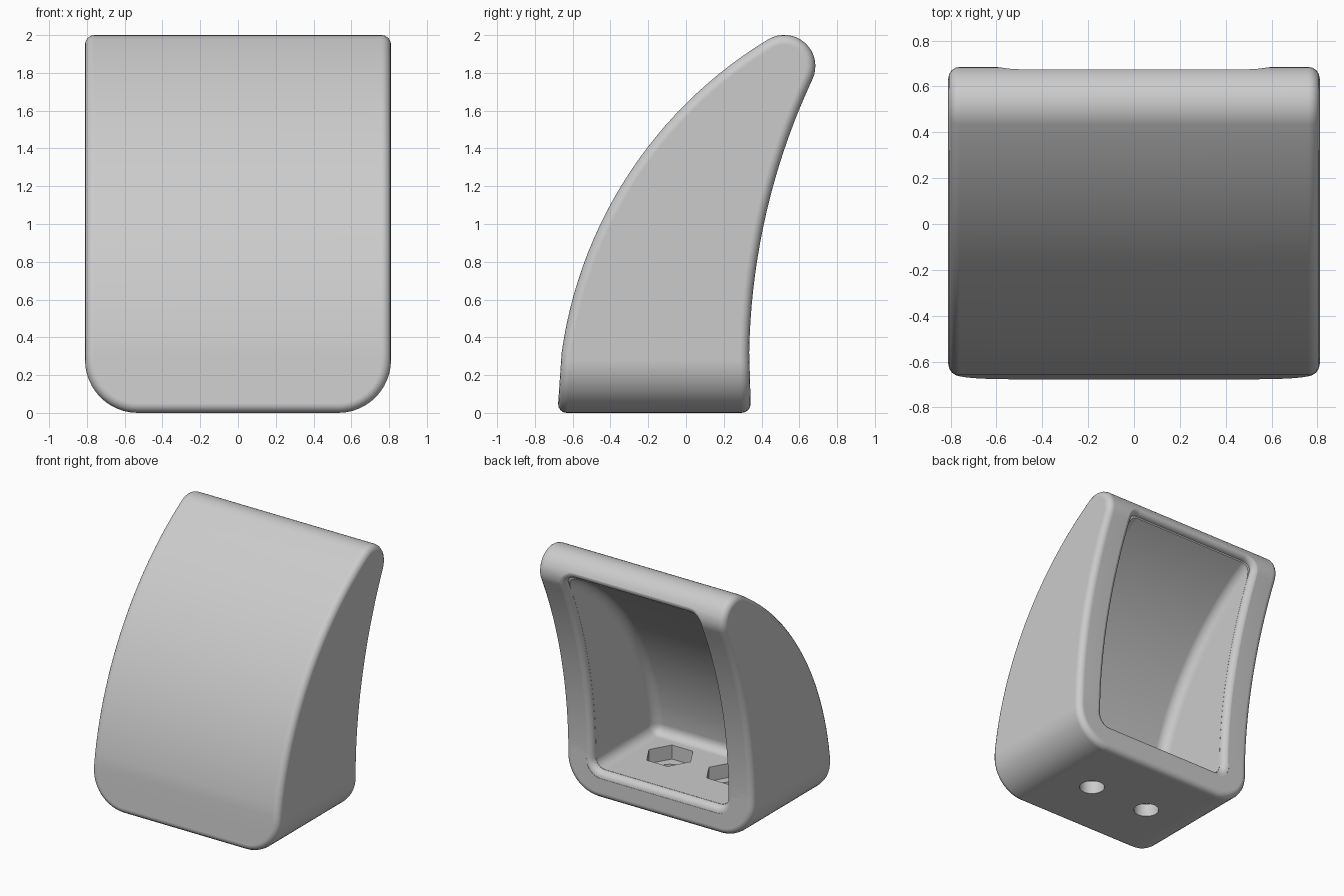
import bpy, bmesh
from math import sin, cos, atan2, asin, hypot, pi

if "Cube" in bpy.data.objects:
    bpy.data.objects.remove(bpy.data.objects["Cube"])

# side profile: back arc (B), round tip (C) and front arc (F), all tangent, as (y, z)
C, TIP = (0.52, 1.836), 0.165
B, F = (3.885, 0.26), (1.63, 0.0)
RB = hypot(B[0] - C[0], B[1] - C[1]) - TIP
RF = hypot(F[0] - C[0], F[1] - C[1]) + TIP
PHI = atan2(C[1] - B[1], B[0] - C[0])
ALPHA = atan2(C[1] - F[1], F[0] - C[0])
WALL, FLOOR, INNER = 0.22, 0.21, 0.58
ROUND = 0.05


def span(a, b, n):
    return [a + (b - a) * i / n for i in range(n + 1)]


def back(phi):
    return (B[0] - RB * cos(phi), B[1] + RB * sin(phi))


def front(alpha, r):
    return (F[0] - r * cos(alpha), F[1] + r * sin(alpha))


def finish(bm, name):
    bmesh.ops.recalc_face_normals(bm, faces=bm.faces)
    me = bpy.data.meshes.new(name)
    bm.to_mesh(me)
    bm.free()
    ob = bpy.data.objects.new(name, me)
    bpy.context.collection.objects.link(ob)
    return ob


def prism(pts, half):
    bm = bmesh.new()
    face = bm.faces.new([bm.verts.new((-half, y, z)) for y, z in pts])
    ext = bmesh.ops.extrude_face_region(bm, geom=[face])
    for g in ext['geom']:
        if isinstance(g, bmesh.types.BMVert):
            g.co.x = half
    if len([f for f in bm.faces if len(f.verts) == len(pts)]) < 2:
        bm.faces.new([v for v in bm.verts if v.co.x < 0])
    bmesh.ops.recalc_face_normals(bm, faces=bm.faces)
    return bm


def bevel(bm, edges, width, segs):
    bmesh.ops.bevel(bm, geom=edges, offset=width, offset_type='OFFSET', segments=segs,
                    profile=0.5, affect='EDGES', clamp_overlap=False)
    bmesh.ops.recalc_face_normals(bm, faces=bm.faces)


def sharp(bm):
    return [e for e in bm.edges if len(e.link_faces) == 2 and e.calc_face_angle() > 0.6]


def cut(body, cutter):
    cutter.hide_render = True
    mod = body.modifiers.new("cut", 'BOOLEAN')
    mod.operation, mod.solver, mod.object = 'DIFFERENCE', 'EXACT', cutter
    bpy.context.view_layer.objects.active = body
    bpy.ops.object.modifier_apply(modifier=mod.name)
    bpy.data.objects.remove(cutter)


# outer body: extruded profile, large bottom corners, then small rounding all over
pts = [back(asin((0 - B[1]) / RB))]
pts += [back(p) for p in span(asin((0.32 - B[1]) / RB), PHI, 18)]
pts += [(C[0] + TIP * cos(t), C[1] + TIP * sin(t)) for t in span(-PHI, pi - ALPHA, 16)[1:]]
pts += [front(a, RF) for a in span(ALPHA, asin(0.32 / RF), 26)[1:]]
pts.append(front(0, RF))
bm = prism(pts, 0.81)
bevel(bm, [e for e in bm.edges if all(v.co.z < 1e-4 for v in e.verts)
           and e.verts[0].co.x * e.verts[1].co.x > 0], 0.28, 12)
bevel(bm, sharp(bm), ROUND, 4)
body = finish(bm, "curved_shell")

# cavity: inner profile parallel to the front, open through the back
ri = RF - WALL
top = atan2(1.9, F[0] - 0.64)
ty, tz = front(top, ri)
run = 0.95 - ty
pts = [(0.95, FLOOR), (ty + run, tz + run * cos(top) / sin(top))]
pts += [front(a, ri) for a in span(top, asin(0.38 / ri), 24)]
pts.append(front(asin(FLOOR / ri), ri))
bm = prism(pts, INNER)
bevel(bm, sharp(bm), 0.08, 5)
cut(body, finish(bm, "cavity_cutter"))

# rounded rim of the opening: loops that follow the back surface
PHI0 = asin((FLOOR - B[1]) / RB)
S_ARC = RB * (PHI - PHI0)
S_TOP = S_ARC + TIP * (PHI + 0.12)


def on_back(x, s, depth):
    if s < S_ARC:
        phi = PHI0 + s / RB
        (y, z), n = back(phi), (cos(phi), -sin(phi))
    else:
        t = -PHI + (s - S_ARC) / TIP
        n = (cos(t), sin(t))
        y, z = C[0] + TIP * n[0], C[1] + TIP * n[1]
    return (x, y - depth * n[0], z - depth * n[1])


def rim_loop(bm, d, depth):
    r = 0.08 + d
    w, lo, hi = INNER + 0.001 + d, -d - 0.001, S_TOP + d
    half = [(w - r + r * sin(a), lo + r - r * cos(a)) for a in span(0, pi / 2, 6)]
    half += [(w, s) for s in span(lo + r, hi - r, 44)[1:-1]]
    half += [(w - r + r * cos(a), hi - r + r * sin(a)) for a in span(0, pi / 2, 6)]
    full = half + [(-x, s) for x, s in reversed(half)]
    return [bm.verts.new(on_back(x, s, depth)) for x, s in full]


bm = bmesh.new()
steps = [(ROUND, -0.03)]
steps += [(ROUND * (1 - sin(a)), ROUND * (1 - cos(a)) - 0.001) for a in span(0, pi / 2, 6)]
steps.append((-0.03, ROUND))
loops = [rim_loop(bm, d, e) for d, e in steps]
n = len(loops[0])
for a, b in zip(loops, loops[1:]):
    for i in range(n):
        j = (i + 1) % n
        bm.faces.new((a[i], a[j], b[j], b[i]))
for lp in (loops[0], loops[-1]):
    for i in range(n // 2 - 1):
        bm.faces.new((lp[i], lp[i + 1], lp[n - 2 - i], lp[n - 1 - i]))
cut(body, finish(bm, "rim_cutter"))

# two screw holes with hexagonal nut pockets in the floor
for x in (-0.26, 0.26):
    for sides, r, z0, z1 in ((40, 0.092, -0.1, 0.15), (6, 0.18, 0.1, 0.3)):
        bpy.ops.mesh.primitive_cylinder_add(vertices=sides, radius=r, depth=z1 - z0,
                                            location=(x, -0.17, (z0 + z1) / 2),
                                            rotation=(0, 0, pi / 2))
        cut(body, bpy.context.object)

# smooth shading with crisp hole edges
bpy.ops.object.select_all(action='DESELECT')
body.select_set(True)
bpy.context.view_layer.objects.active = body
bpy.ops.object.shade_smooth_by_angle(angle=0.6)
wn = body.modifiers.new("even_shading", 'WEIGHTED_NORMAL')
wn.keep_sharp = True
